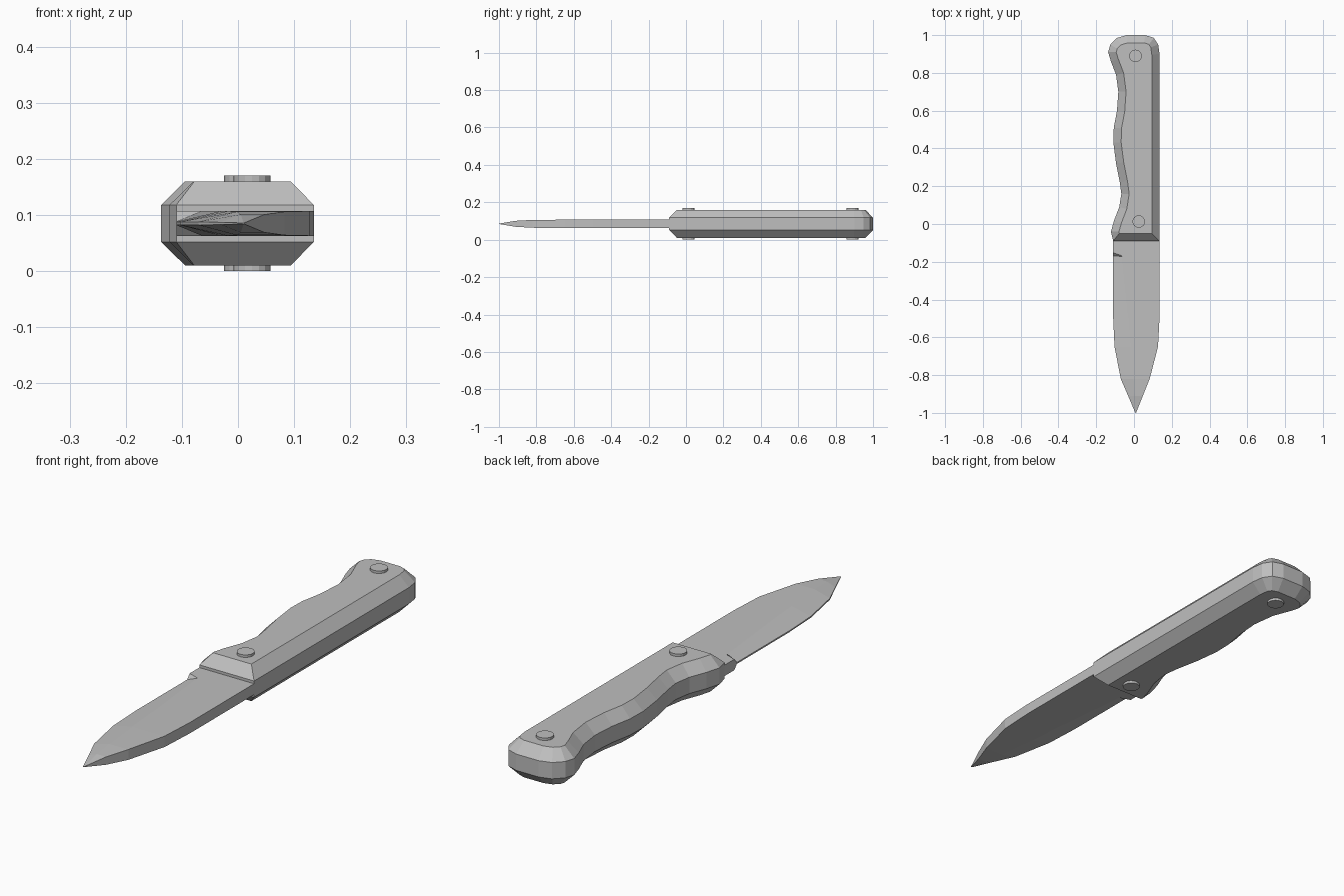
import bpy, bmesh, math
from mathutils import Vector

if "Cube" in bpy.data.objects:
    bpy.data.objects.remove(bpy.data.objects["Cube"])

MID = 0.085  # height of the symmetry plane

grey = bpy.data.materials.new("plain grey")
grey.use_nodes = True
grey.diffuse_color = (0.52, 0.52, 0.52, 1)
grey.node_tree.nodes["Principled BSDF"].inputs["Base Color"].default_value = grey.diffuse_color


def loft(name, rings):
    """Skin a closed solid through rings of equal point count."""
    bm = bmesh.new()
    loops = [[bm.verts.new(p) for p in ring] for ring in rings]
    n = len(loops[0])
    for a, b in zip(loops, loops[1:]):
        for i in range(n):
            j = (i + 1) % n
            bm.faces.new((a[i], a[j], b[j], b[i]))
    bm.faces.new(loops[0])
    bm.faces.new(loops[-1])
    bmesh.ops.recalc_face_normals(bm, faces=bm.faces)
    mesh = bpy.data.meshes.new(name)
    bm.to_mesh(mesh)
    bm.free()
    mesh.materials.append(grey)
    obj = bpy.data.objects.new(name, mesh)
    bpy.context.collection.objects.link(obj)
    return obj


def inset(points, d):
    """Move a counter-clockwise outline inward by d with mitred corners."""
    out = []
    for i, p in enumerate(points):
        a = (p - points[i - 1]).normalized()
        b = (points[(i + 1) % len(points)] - p).normalized()
        na, nb = Vector((-a.y, a.x)), Vector((-b.y, b.x))
        out.append(p + (na + nb) * d / (1 + na.dot(nb)))
    return out


def at_height(points, z):
    return [(p.x, p.y, z) for p in points]


# Handle: straight back, rounded butt, finger-grooved belly, chamfered all round
outline = [Vector(p) for p in (
    (0.135, -0.09), (0.135, 0.9), (0.128, 0.95), (0.105, 0.985), (0.06, 1.0),
    (-0.04, 1.0), (-0.09, 0.985), (-0.125, 0.95), (-0.137, 0.91), (-0.122, 0.86),
    (-0.095, 0.79), (-0.083, 0.7), (-0.09, 0.6), (-0.107, 0.51), (-0.109, 0.43),
    (-0.095, 0.32), (-0.075, 0.22), (-0.067, 0.16), (-0.078, 0.09), (-0.105, 0.02),
    (-0.122, -0.04), (-0.11, -0.09))]
inner = inset(outline, 0.041)
loft("handle", [at_height(inner, MID - 0.075), at_height(outline, MID - 0.033),
                at_height(outline, MID + 0.033), at_height(inner, MID + 0.075)])


# Blade: cross-sections running from the handle to the tip
def section(y, edge, ridge, spine, half, edge_half, ridge_y=None):
    ry = y if ridge_y is None else ridge_y
    top = [(edge, y, edge_half), (ridge, ry, half), (spine, ry, half)]
    return ([(x, v, MID + h) for x, v, h in top]
            + [(x, v, MID - h) for x, v, h in reversed(top)])


loft("blade", [
    section(-0.09, -0.11, -0.065, 0.135, 0.022, 0.022),
    section(-0.152, -0.11, -0.065, 0.135, 0.022, 0.022, -0.168),
    section(-0.168, -0.11, -0.064, 0.135, 0.022, 0.003, -0.172),
    section(-0.5, -0.11, -0.03, 0.135, 0.022, 0.003),
    section(-0.65, -0.103, -0.018, 0.127, 0.022, 0.003),
    section(-0.82, -0.07, -0.002, 0.083, 0.021, 0.003),
    section(-0.91, -0.031, 0.005, 0.047, 0.016, 0.002),
    section(-1.0, 0.007, 0.01, 0.011, 0.001, 0.001)])

# Rivets: pins passing right through the handle
for name, cx, cy in (("front_rivet", 0.025, 0.013), ("rear_rivet", 0.008, 0.89)):
    circle = [Vector((cx + 0.033 * math.cos(k * math.tau / 16),
                      cy + 0.033 * math.sin(k * math.tau / 16))) for k in range(16)]
    loft(name, [at_height(circle, 0), at_height(circle, 2 * MID)])
